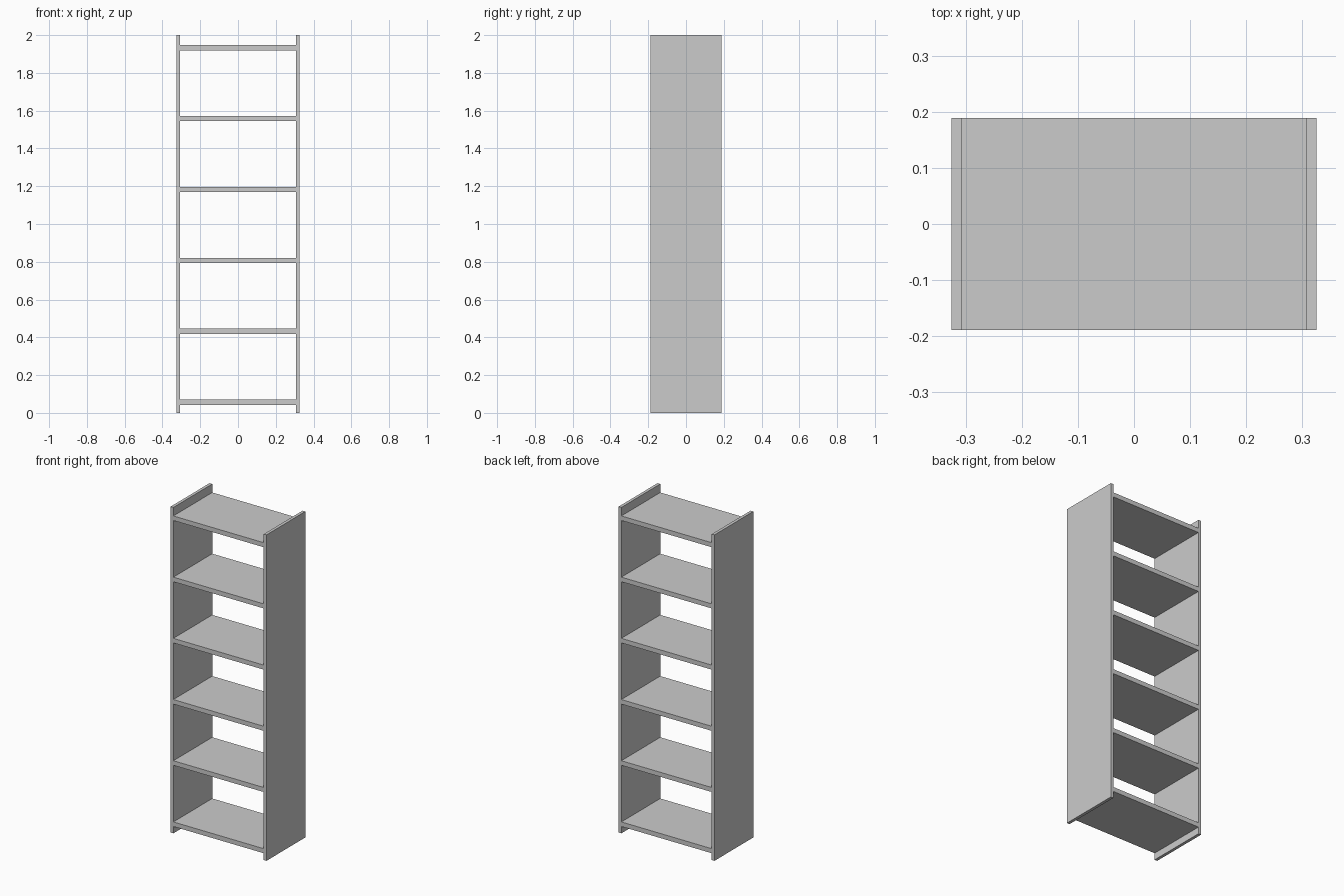
import bpy

if "Cube" in bpy.data.objects:
    bpy.data.objects.remove(bpy.data.objects["Cube"])

HALF_W, DEPTH, HEIGHT = 0.325, 0.377, 2.0
PANEL_T, SHELF_T = 0.0185, 0.028
SHELF_COUNT, FIRST_Z, STEP = 6, 0.056, 0.3755


def box(name, size, center):
    bpy.ops.mesh.primitive_cube_add(size=1, location=center)
    ob = bpy.context.object
    ob.name = name
    ob.scale = size
    bpy.ops.object.transform_apply(location=False, rotation=False, scale=True)
    return ob


# Side panels
for side, label in ((-1, "left"), (1, "right")):
    box(f"{label}_side_panel", (PANEL_T, DEPTH, HEIGHT),
        (side * (HALF_W - PANEL_T / 2), 0, HEIGHT / 2))

# Shelves fitted between the panels
for i in range(SHELF_COUNT):
    box(f"shelf_{i + 1}", (2 * (HALF_W - PANEL_T), DEPTH, SHELF_T),
        (0, 0, FIRST_Z + i * STEP))
